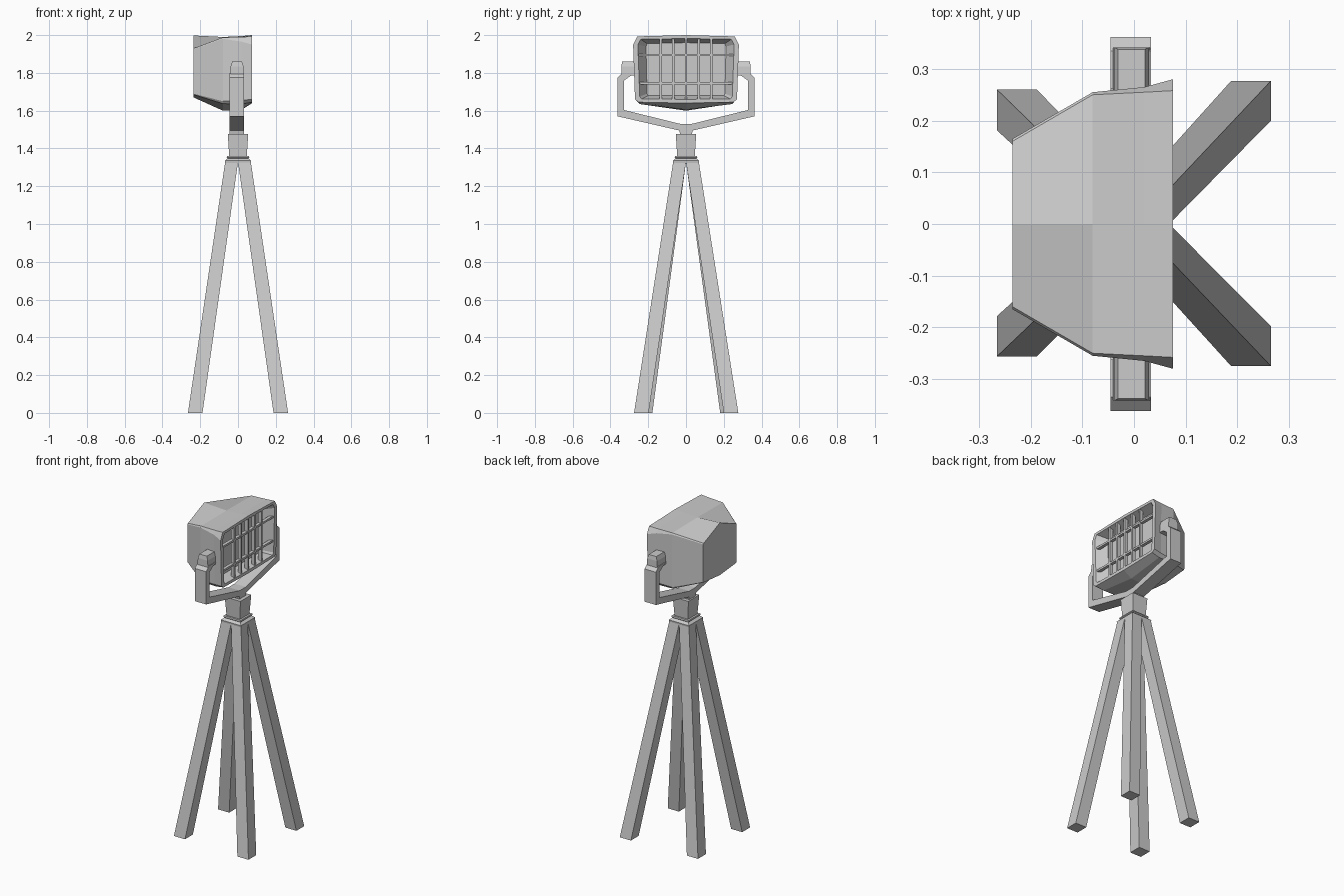
import bpy, bmesh
from mathutils import Vector

if "Cube" in bpy.data.objects:
    bpy.data.objects.remove(bpy.data.objects["Cube"])


def make(name, verts, faces):
    me = bpy.data.meshes.new(name)
    me.from_pydata(verts, [], faces)
    bm = bmesh.new()
    bm.from_mesh(me)
    bmesh.ops.recalc_face_normals(bm, faces=bm.faces)
    bm.to_mesh(me)
    bm.free()
    ob = bpy.data.objects.new(name, me)
    bpy.context.collection.objects.link(ob)
    return ob


def loft(name, rings):
    """Skin a list of equal-length point rings and cap both ends."""
    n = len(rings[0])
    verts = [p for r in rings for p in r]
    faces = [(k * n + i, k * n + (i + 1) % n, (k + 1) * n + (i + 1) % n, (k + 1) * n + i)
             for k in range(len(rings) - 1) for i in range(n)]
    faces += [tuple(range(n)), tuple(range((len(rings) - 1) * n, len(rings) * n))]
    return make(name, verts, faces)


def rect(x0, x1, y0, y1, z):
    return [(x0, y0, z), (x1, y0, z), (x1, y1, z), (x0, y1, z)]


def box(name, x0, x1, y0, y1, z0, z1):
    return loft(name, [rect(x0, x1, y0, y1, z0), rect(x0, x1, y0, y1, z1)])


def head_ring(x, half):
    """Half section (y, z) from top centre to bottom centre, mirrored in y."""
    pts = half + [(-y, z) for y, z in half[-2:0:-1]]
    return [(x, y, z) for y, z in pts]


# Lamp housing: faceted shell, front rim, recess and lens
loft("lamp_housing", [
    head_ring(-0.235, [(0, 1.998), (0.160, 1.930), (0.165, 1.925), (0.165, 1.69), (0.160, 1.685), (0, 1.67)]),
    head_ring(-0.08, [(0, 1.99), (0.250, 1.988), (0.255, 1.98), (0.255, 1.65), (0.245, 1.637), (0, 1.60)]),
    head_ring(0.02, [(0, 1.995), (0.255, 1.99), (0.265, 1.965), (0.262, 1.655), (0.245, 1.635), (0, 1.605)]),
    head_ring(0.075, [(0, 2.0), (0.258, 1.993), (0.28, 1.95), (0.27, 1.66), (0.25, 1.645), (0, 1.64)]),
    head_ring(0.075, [(0, 1.982), (0.24, 1.978), (0.255, 1.95), (0.245, 1.675), (0.235, 1.662), (0, 1.66)]),
    head_ring(0.015, [(0, 1.96), (0.205, 1.955), (0.212, 1.94), (0.206, 1.69), (0.20, 1.68), (0, 1.68)]),
])

# Guard grille over the lens
for i in range(-2, 3):
    box("grille_vertical", 0.05, 0.072, i * 0.067 - 0.006, i * 0.067 + 0.006, 1.655, 1.985)
for z in (1.745, 1.895):
    box("grille_horizontal", 0.05, 0.07, -0.25, 0.25, z - 0.006, z + 0.006)

# Yoke: one bent flat profile extruded along x
outer = [(0.03, 1.47), (0.035, 1.495), (0.362, 1.57), (0.362, 1.775), (0.335, 1.80)]
inner = [(0.262, 1.80), (0.285, 1.79), (0.327, 1.76), (0.327, 1.603), (0.03, 1.53)]
half = outer + inner
prof = half + [(-y, z) for y, z in reversed(half)]
loft("yoke", [[(x, y, z) for y, z in prof] for x in (-0.045, 0.033)])

# Tilt knobs at both ends of the yoke
for s in (-1, 1):
    def ring(hw, y0, y1, z):
        return rect(-0.005 - hw, -0.005 + hw, *sorted((s * y0, s * y1)), z)
    loft("tilt_knob", [ring(0.036, 0.25, 0.342, 1.785), ring(0.034, 0.25, 0.342, 1.835),
                       ring(0.026, 0.25, 0.338, 1.86)])

# Swivel post and collar
def sq(h, z):
    return rect(-h, h, -h, h, z)

loft("swivel_post", [sq(0.045, 1.34), sq(0.047, 1.365), sq(0.054, 1.477)])
loft("post_collar", [sq(0.068, 1.32), sq(0.070, 1.335), sq(0.055, 1.347), sq(0.060, 1.352), sq(0.058, 1.36)])

# Four splayed square legs
for sx, sy, y0, y1 in ((1, 1, 0.20, 0.277), (1, -1, 0.198, 0.275),
                       (-1, 1, 0.181, 0.26), (-1, -1, 0.178, 0.256)):
    def leg(xa, xb, ya, yb, z):
        return rect(*sorted((sx * xa, sx * xb)), *sorted((sy * ya, sy * yb)), z)
    loft("leg", [leg(0.188, 0.265, y0, y1, 0), leg(0.0, 0.068, 0.0, 0.068, 1.328)])
